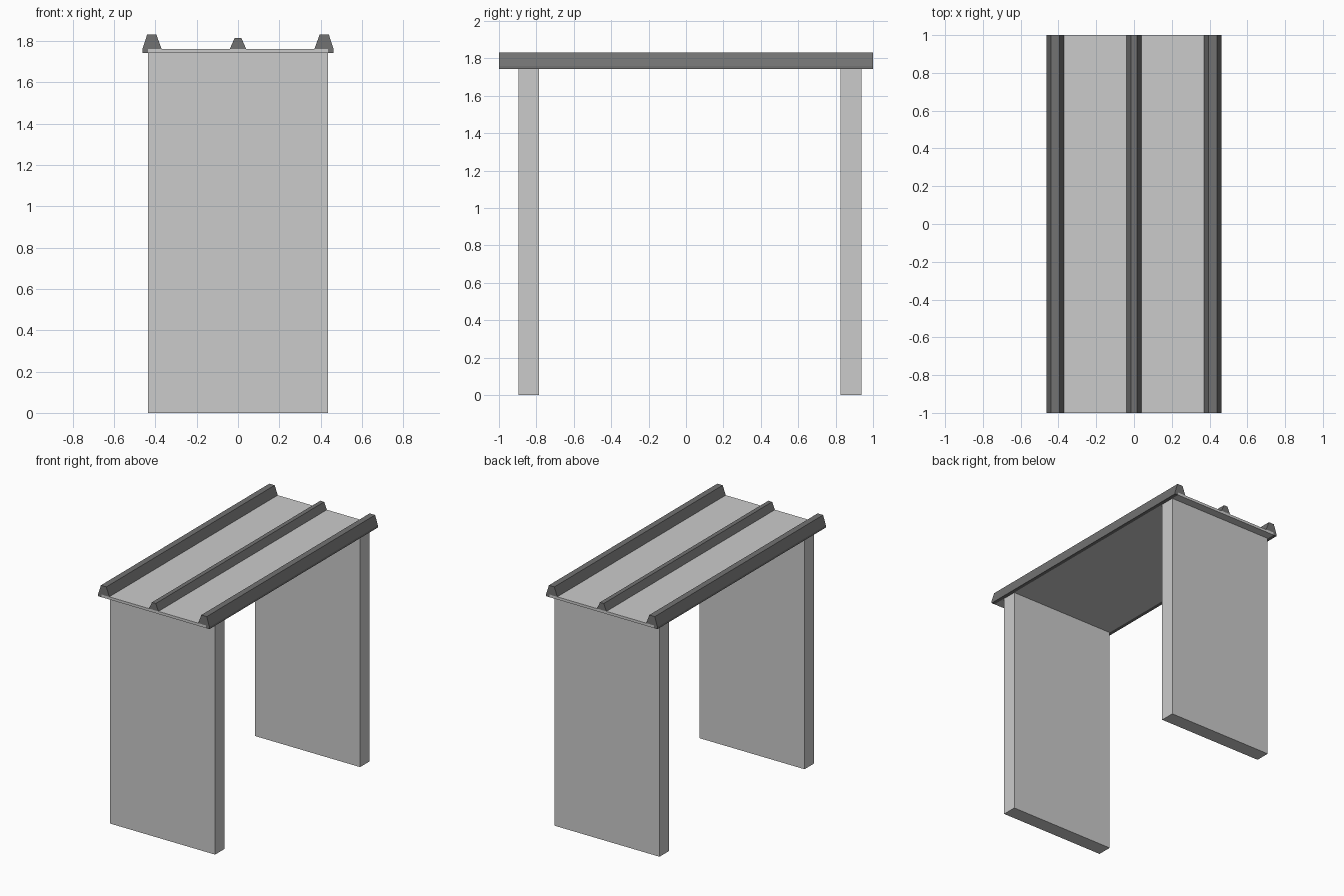
import bpy, bmesh

if "Cube" in bpy.data.objects:
    bpy.data.objects.remove(bpy.data.objects["Cube"])

dark = bpy.data.materials.new("dark_trim")
dark.diffuse_color = (0.17, 0.17, 0.17, 1)
dark.use_nodes = True
dark.node_tree.nodes["Principled BSDF"].inputs["Base Color"].default_value = dark.diffuse_color


def box(name, lo, hi):
    bm = bmesh.new()
    bmesh.ops.create_cube(bm, size=1)
    for v in bm.verts:
        v.co = [lo[i] + (v.co[i] + 0.5) * (hi[i] - lo[i]) for i in range(3)]
    finish(name, bm)


def rail(name, profile, mat):
    """Run an x-z profile along the full depth of the roof."""
    bm = bmesh.new()
    face = bm.faces.new([bm.verts.new((x, -1, z)) for x, z in profile])
    ext = bmesh.ops.extrude_face_region(bm, geom=[face])["geom"]
    moved = [g for g in ext if isinstance(g, bmesh.types.BMVert)]
    bmesh.ops.translate(bm, vec=(0, 2, 0), verts=moved)
    finish(name, bm, mat)


def finish(name, bm, mat=None):
    bmesh.ops.recalc_face_normals(bm, faces=bm.faces)
    mesh = bpy.data.meshes.new(name)
    bm.to_mesh(mesh)
    bm.free()
    if mat:
        mesh.materials.append(mat)
    bpy.context.collection.objects.link(bpy.data.objects.new(name, mesh))


Z0, Z1 = 1.742, 1.762  # roof panel underside and top
W = 0.436

# Upright end walls
box("front_wall", (-W, -0.895, 0), (W, -0.785, Z0))
box("back_wall", (-W, 0.827, 0), (W, 0.937, Z0))

# Roof panel
box("roof_panel", (-W, -1, Z0), (W, 1, Z1))

# Edge rails wrap the panel's long sides
edge = [(0.37, Z1), (0.395, 1.83), (0.44, 1.83), (0.463, 1.758),
        (0.463, Z0), (W, Z0), (W, Z1)]
for side, s in (("left", -1), ("right", 1)):
    rail(f"{side}_edge_rail", [(s * x, z) for x, z in edge], dark)

# Smaller middle rib
rail("middle_rib", [(-0.039, Z1), (-0.016, 1.815), (0.016, 1.815), (0.039, Z1)], dark)
